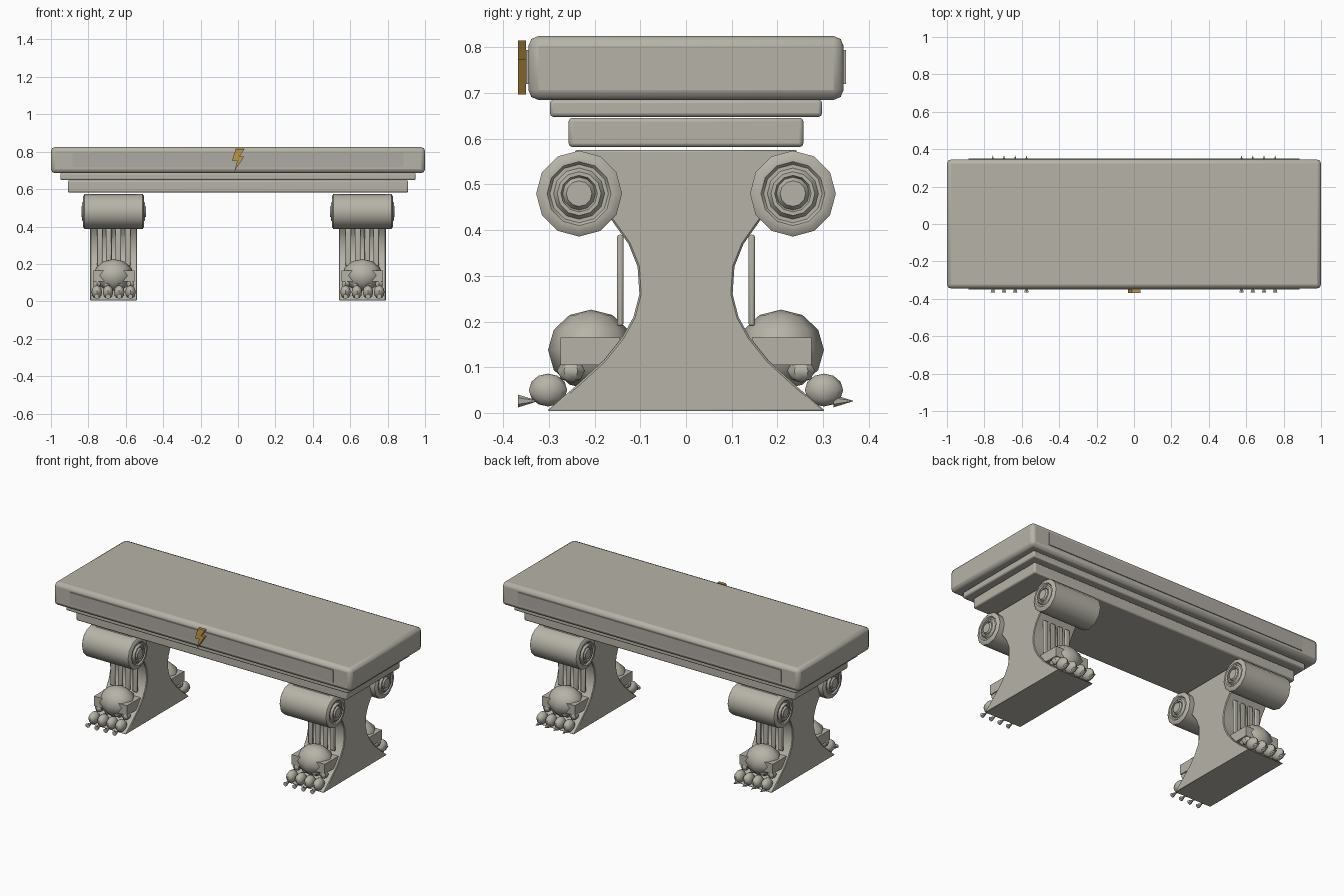
import bpy, bmesh, math
from mathutils import Matrix, Vector

if "Cube" in bpy.data.objects:
    bpy.data.objects.remove(bpy.data.objects["Cube"])


def material(name, rgb):
    m = bpy.data.materials.new(name)
    m.use_nodes = True
    m.diffuse_color = (*rgb, 1)
    m.node_tree.nodes["Principled BSDF"].inputs["Base Color"].default_value = (*rgb, 1)
    return m


STONE = material("warm stone", (0.47, 0.45, 0.39))
PANEL = material("grey stone", (0.43, 0.40, 0.37))
GOLD = material("gold", (0.52, 0.31, 0.06))


def finish(name, bm, mat, smooth=None, bevel=0, segments=2):
    bmesh.ops.recalc_face_normals(bm, faces=bm.faces)
    mesh = bpy.data.meshes.new(name)
    bm.to_mesh(mesh)
    bm.free()
    ob = bpy.data.objects.new(name, mesh)
    bpy.context.collection.objects.link(ob)
    mesh.materials.append(mat)
    if bevel:
        mod = ob.modifiers.new("soft edges", "BEVEL")
        mod.width, mod.segments = bevel, segments
    if smooth:
        bpy.ops.object.select_all(action="DESELECT")
        ob.select_set(True)
        bpy.context.view_layer.objects.active = ob
        bpy.ops.object.shade_smooth_by_angle(angle=math.radians(smooth))
    return ob


def box(name, center, size, mat=STONE, bevel=0, smooth=None):
    bm = bmesh.new()
    bmesh.ops.create_cube(bm, size=1, matrix=Matrix.Translation(center) @ Matrix.Diagonal((*size, 1)))
    return finish(name, bm, mat, smooth, bevel)


def ball(name, center, radii, u=8, v=6):
    bm = bmesh.new()
    m = Matrix.Translation(center) @ Matrix.Diagonal((*radii, 1))
    bmesh.ops.create_uvsphere(bm, u_segments=u, v_segments=v, radius=1, matrix=m)
    return finish(name, bm, STONE, 50)


def cone(name, center, r1, r2, depth, turn, sides):
    bm = bmesh.new()
    bmesh.ops.create_cone(bm, cap_ends=True, segments=sides, radius1=r1, radius2=r2,
                          depth=depth, matrix=Matrix.Translation(center) @ turn)
    return finish(name, bm, STONE, 40)


def extrude(name, points, place, shift, mat, bevel=0):
    bm = bmesh.new()
    face = bm.faces.new([bm.verts.new(place(*p)) for p in points])
    new = bmesh.ops.extrude_face_region(bm, geom=[face])["geom"]
    bmesh.ops.translate(bm, vec=shift, verts=[v for v in new if isinstance(v, bmesh.types.BMVert)])
    return finish(name, bm, mat, 35, bevel, 1)


def spin_x(name, center, side, outline, sides=12):
    # Lathe an (offset, radius) outline around the x axis
    bm = bmesh.new()
    verts = [bm.verts.new(Vector(center) + Vector((side * o, 0, r))) for o, r in outline]
    edges = [bm.edges.new(pair) for pair in zip(verts, verts[1:])]
    bmesh.ops.spin(bm, geom=verts + edges, cent=center, axis=(1, 0, 0), angle=math.tau,
                   steps=sides, use_duplicate=False)
    bmesh.ops.remove_doubles(bm, verts=bm.verts, dist=0.0003)
    return finish(name, bm, STONE, 35)


# Seat slab with stepped mouldings and face panels
box("seat_slab", (0, 0, 0.755), (2, 0.69, 0.14), STONE, 0.022, 40)
box("upper_moulding", (0, 0, 0.667), (1.9, 0.596, 0.038), STONE, 0.008, 40)
box("lower_moulding", (0, 0, 0.614), (1.82, 0.514, 0.064), STONE, 0.008, 40)
for s, label in ((-1, "front"), (1, "back")):
    box(label + "_panel", (0, s * 0.346, 0.757), (1.77, 0.008, 0.075), PANEL)

# Gold zigzag ornament on the front
bolt = [(0.035, 0.815), (-0.012, 0.815), (-0.032, 0.752), (-0.004, 0.752),
        (-0.018, 0.697), (0.033, 0.775), (0.008, 0.775)]
extrude("bolt_ornament", bolt, lambda x, z: (x, -0.368, z), (0, 0.018, 0), GOLD)

# Half outline of a leg, foot to top
half = [(0.305, 0.004), (0.24, 0.06), (0.18, 0.115), (0.14, 0.165), (0.115, 0.21),
        (0.102, 0.26), (0.106, 0.32), (0.126, 0.37), (0.165, 0.425), (0.2, 0.48), (0.245, 0.575)]
outline = half + [(-y, z) for y, z in reversed(half)]
scroll_end = [(0.155, 0.094), (0.163, 0.082), (0.163, 0.070), (0.156, 0.064), (0.156, 0.056),
              (0.168, 0.048), (0.168, 0.040), (0.160, 0.036), (0.172, 0.028), (0.172, 0)]
TURN_Y = Matrix.Rotation(-math.pi / 2, 4, "X")

for lx, leg in ((-0.665, "right"), (0.665, "left")):
    extrude(leg + "_leg", outline, lambda y, z: (lx - 0.125, y, z), (0.25, 0, 0), STONE, 0.004)
    for s, end in ((-1, "front"), (1, "back")):
        tag = f"{leg}_{end}_"
        # Scroll with ringed ends
        profile = [(-o, r) for o, r in reversed(scroll_end)] + scroll_end
        spin_x(tag + "scroll", (lx, s * 0.234, 0.48), 1, profile)
        # Paw, with a block through it
        ball(tag + "paw", (lx, s * 0.208, 0.138), (0.108, 0.094, 0.088))
        box(tag + "paw_block", (lx, s * 0.21, 0.135), (0.222, 0.13, 0.06))
        for i in range(4):
            x = lx + (i - 1.5) * 0.06
            # Flute, toe, knuckle and claw
            box(f"{tag}flute_{i}", (lx + (i - 1.5) * 0.05, s * 0.144, 0.29),
                (0.03, 0.014, 0.2), STONE, 0.005, 40)
            ball(f"{tag}toe_{i}", (x, s * 0.302, 0.05), (0.028, 0.042, 0.036))
            ball(f"{tag}knuckle_{i}", (x, s * 0.252, 0.092), (0.024, 0.03, 0.026), 6, 4)
            cone(f"{tag}claw_{i}", (x, s * 0.345, 0.026), 0.014, 0, 0.045, TURN_Y, 6)
